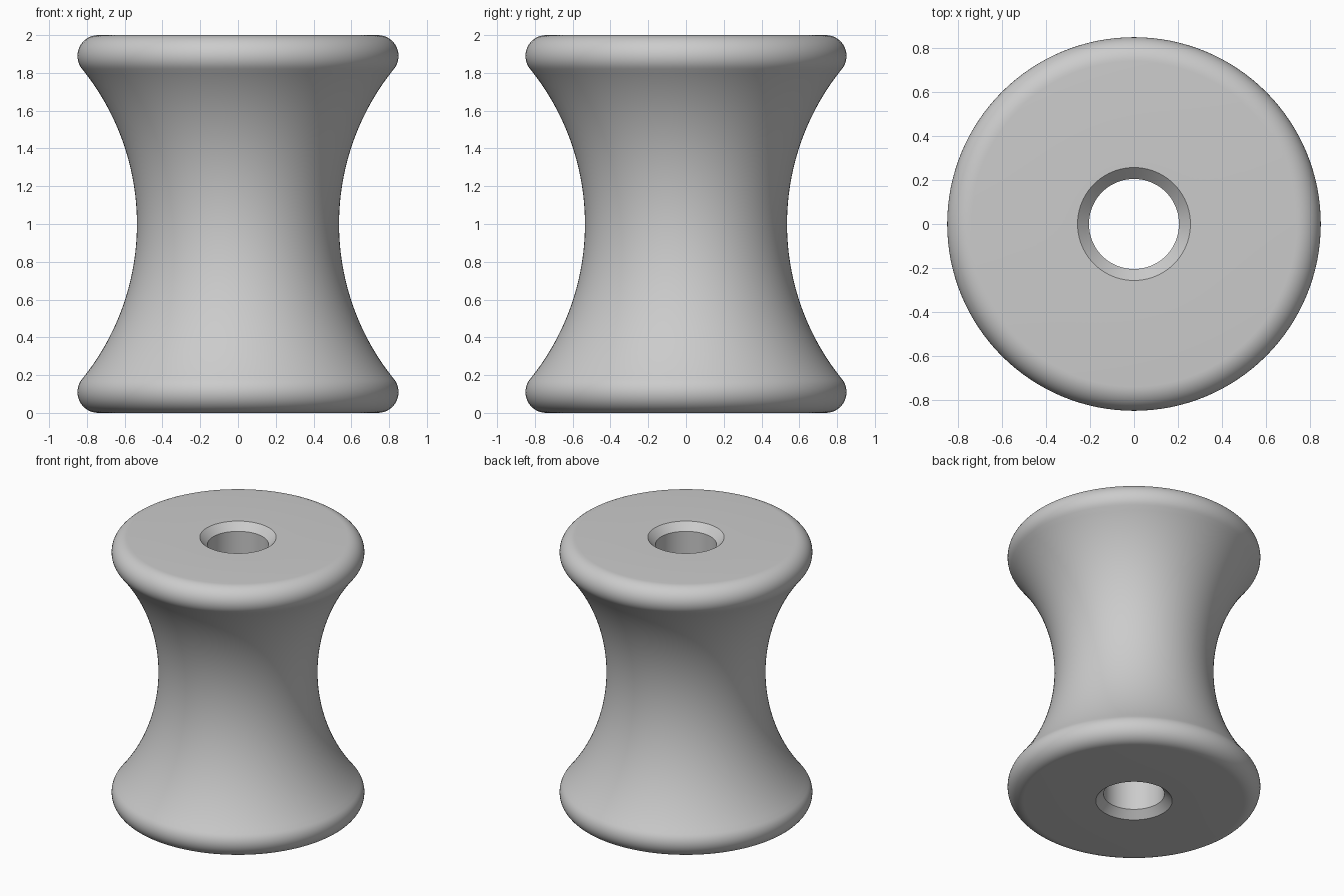
import bpy
import bmesh
from math import sin, cos, pi, atan2, radians
from mathutils import Vector

if "Cube" in bpy.data.objects:
    bpy.data.objects.remove(bpy.data.objects["Cube"], do_unlink=True)

# Main dimensions
HEIGHT = 2.0
RIM_RADIUS = 0.85
FILLET = 0.11
WAIST_RADIUS = 0.535
WAIST_CURVE = 1.305
BORE = 0.205
CHAMFER = 0.052
SEGMENTS = 128

# Plain grey material
grey = bpy.data.materials.new("plain_grey")
grey.use_nodes = True
colour = (0.6, 0.6, 0.6, 1.0)
grey.diffuse_color = colour
grey.node_tree.nodes["Principled BSDF"].inputs["Base Color"].default_value = colour


def arc(centre, radius, start, end, steps):
    """Points (radius, height) along a circular arc."""
    angles = [start + (end - start) * i / steps for i in range(steps + 1)]
    return [(centre[0] + radius * cos(a), centre[1] + radius * sin(a)) for a in angles]


# Lower half profile: bore, chamfer, flat face, rounded rim, concave waist
mid = HEIGHT / 2
rim_centre = (RIM_RADIUS - FILLET, FILLET)
waist_centre = (WAIST_RADIUS + WAIST_CURVE, mid)
tangent = atan2(waist_centre[1] - rim_centre[1], waist_centre[0] - rim_centre[0])

lower = [(BORE, CHAMFER), (BORE + CHAMFER, 0)]
lower += arc(rim_centre, FILLET, -pi / 2, tangent, 16)
lower += arc(waist_centre, WAIST_CURVE, tangent + pi, pi, 24)[1:]

# Mirror for the upper half
upper = [(r, HEIGHT - z) for r, z in reversed(lower[:-1])]
profile = lower + upper

# Revolve the closed profile around the vertical axis
bm = bmesh.new()
verts = [bm.verts.new((r, 0, z)) for r, z in profile]
edges = [bm.edges.new((v, verts[(i + 1) % len(verts)])) for i, v in enumerate(verts)]
bmesh.ops.spin(bm, geom=verts + edges, cent=Vector(), axis=Vector((0, 0, 1)),
               angle=2 * pi, steps=SEGMENTS, use_merge=True)
bmesh.ops.remove_doubles(bm, verts=bm.verts[:], dist=0.0001)
bmesh.ops.recalc_face_normals(bm, faces=bm.faces[:])

mesh = bpy.data.meshes.new("waisted_roller")
bm.to_mesh(mesh)
bm.free()
mesh.materials.append(grey)
roller = bpy.data.objects.new("waisted_roller", mesh)
bpy.context.collection.objects.link(roller)

# Smooth surface with crisp chamfer edges
bpy.ops.object.select_all(action="DESELECT")
roller.select_set(True)
bpy.context.view_layer.objects.active = roller
bpy.ops.object.shade_smooth_by_angle(angle=radians(30))
